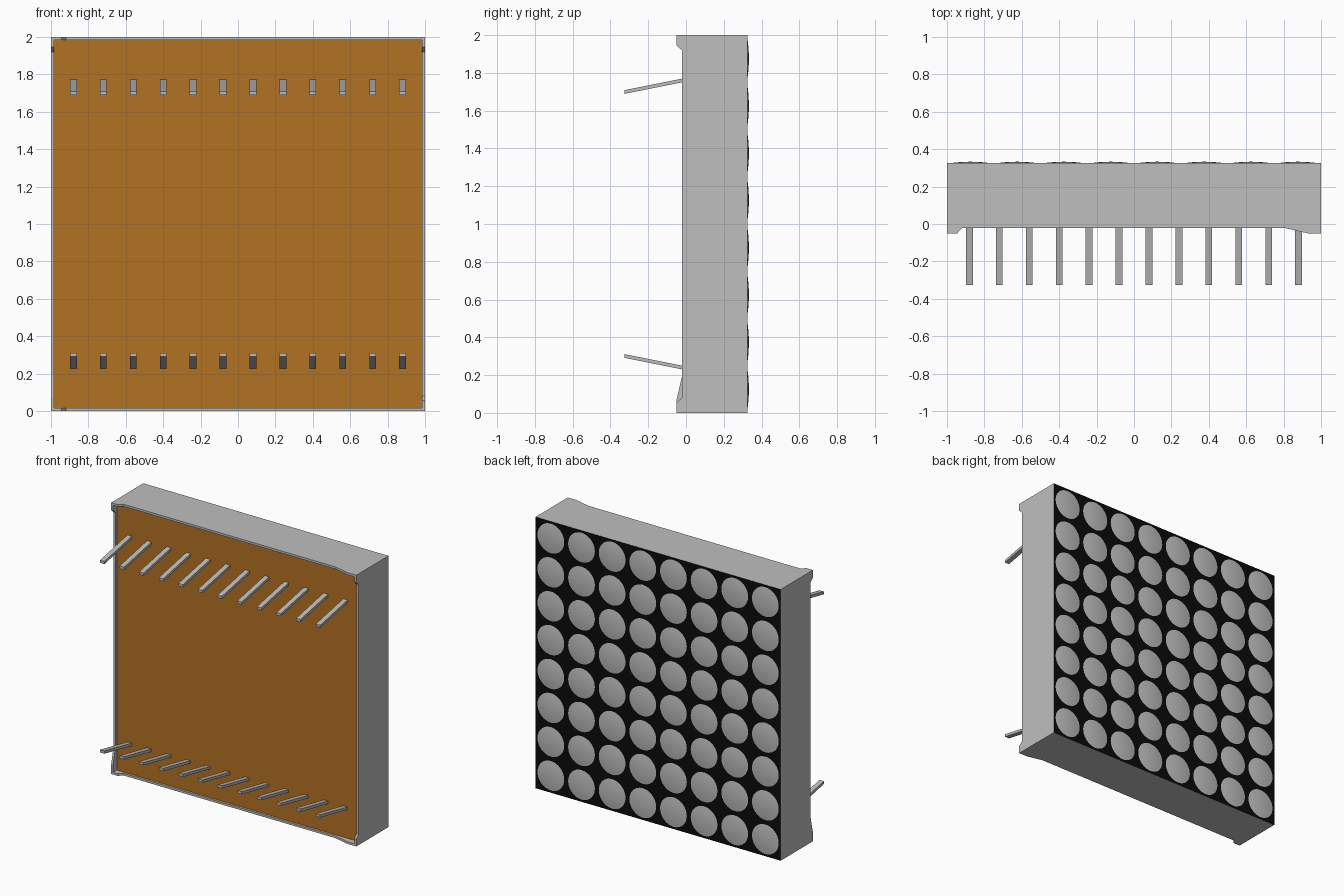
import bpy, bmesh, math
from mathutils import Vector, Matrix

if "Cube" in bpy.data.objects:
    bpy.data.objects.remove(bpy.data.objects["Cube"])


def material(name, rgb):
    m = bpy.data.materials.new(name)
    m.use_nodes = True
    m.diffuse_color = (*rgb, 1)
    m.node_tree.nodes["Principled BSDF"].inputs["Base Color"].default_value = (*rgb, 1)
    return m


GREY = material("grey plastic", (0.52, 0.52, 0.52))
BLACK = material("black face", (0.003, 0.003, 0.003))
BOARD = material("orange board", (0.45, 0.17, 0.016))
METAL = material("pin metal", (0.5, 0.5, 0.5))
LENS = material("lens grey", (0.52, 0.52, 0.52))

BACK, RIM, FOOT, PCB = 0.325, -0.022, -0.05, -0.006
WALL = 0.016


def add_object(name, bm, *mats):
    me = bpy.data.meshes.new(name)
    bm.to_mesh(me)
    bm.free()
    for m in mats:
        me.materials.append(m)
    ob = bpy.data.objects.new(name, me)
    bpy.context.collection.objects.link(ob)
    return ob


def add_box(bm, lo, hi):
    lo, hi = Vector(lo), Vector(hi)
    mat = Matrix.Translation((lo + hi) / 2) @ Matrix.Diagonal((*(hi - lo), 1))
    return bmesh.ops.create_cube(bm, size=1, matrix=mat)["verts"]


# Housing block with a black display face
bm = bmesh.new()
add_box(bm, (-1, 0.0, 0), (1, BACK, 2))
for f in bm.faces:
    f.material_index = 1 if f.normal.y > 0.9 else 0
add_object("housing", bm, GREY, BLACK)

# Circuit board set inside the rim
bm = bmesh.new()
add_box(bm, (-1 + WALL, PCB, WALL), (1 - WALL, 0.01, 2 - WALL))
add_object("circuit_board", bm, BOARD)


# Rim walls with raised corner feet: a profile (along, depth) is extruded across
def rim_wall(name, place, start, end):
    (a0, a1), (b0, b1) = start, end
    profile = [(-1, 0), (-1, FOOT), (a0, FOOT), (a1, RIM),
               (b1, RIM), (b0, FOOT), (1, FOOT), (1, 0)]
    bm = bmesh.new()
    face = bm.faces.new([bm.verts.new(place(u, y, 0)) for u, y in profile])
    move = Vector(place(0, 0, WALL)) - Vector(place(0, 0, 0))
    ext = bmesh.ops.extrude_face_region(bm, geom=[face])
    bmesh.ops.translate(bm, vec=move,
                        verts=[g for g in ext["geom"] if isinstance(g, bmesh.types.BMVert)])
    bmesh.ops.recalc_face_normals(bm, faces=bm.faces[:])
    add_object(name, bm, GREY)


short_low, short_high = (-0.945, -0.92), (0.945, 0.92)
long_low, long_high = (-0.93, -0.81), (0.93, 0.81)
rim_wall("rim_top", lambda u, y, t: (u, y, 2 - t), short_low, long_high)
rim_wall("rim_bottom", lambda u, y, t: (u, y, t), short_low, long_high)
rim_wall("rim_left", lambda u, y, t: (1 - t, y, 1 + u), short_low, short_high)
rim_wall("rim_right", lambda u, y, t: (-1 + t, y, 1 + u), long_low, short_high)

# Two rows of bent pins; the lower row mirrors the upper one
for name, flip in (("upper_pins", 1), ("lower_pins", -1)):
    bm = bmesh.new()
    for i in range(12):
        x = (i - 5.5) * 0.16
        for v in add_box(bm, (x - 0.018, -0.325, 0.755), (x + 0.018, 0.005, 0.775)):
            if v.co.y < -0.1:
                v.co.z -= 0.066
            v.co.z = 1 + flip * v.co.z
    bmesh.ops.recalc_face_normals(bm, faces=bm.faces[:])
    add_object(name, bm, METAL)

# Grid of shallow domed lenses, each a lathed arc
R, SAG, PITCH = 0.109, 0.008, 0.25
bm = bmesh.new()
for i in range(8):
    for j in range(8):
        c = Vector(((i - 3.5) * PITCH, BACK, 1 + (j - 3.5) * PITCH))
        arc = [bm.verts.new(c + Vector((R * k / 4, SAG * (1 - (k / 4) ** 2), 0)))
               for k in range(5)]
        edges = [bm.edges.new(p) for p in zip(arc, arc[1:])]
        bmesh.ops.spin(bm, geom=arc + edges, cent=c, axis=(0, 1, 0),
                       angle=math.tau, steps=32)
bmesh.ops.remove_doubles(bm, verts=bm.verts[:], dist=0.0005)
bm.normal_update()
for f in bm.faces:
    f.smooth = True
    if f.normal.y < 0:
        f.normal_flip()
add_object("lenses", bm, LENS)
